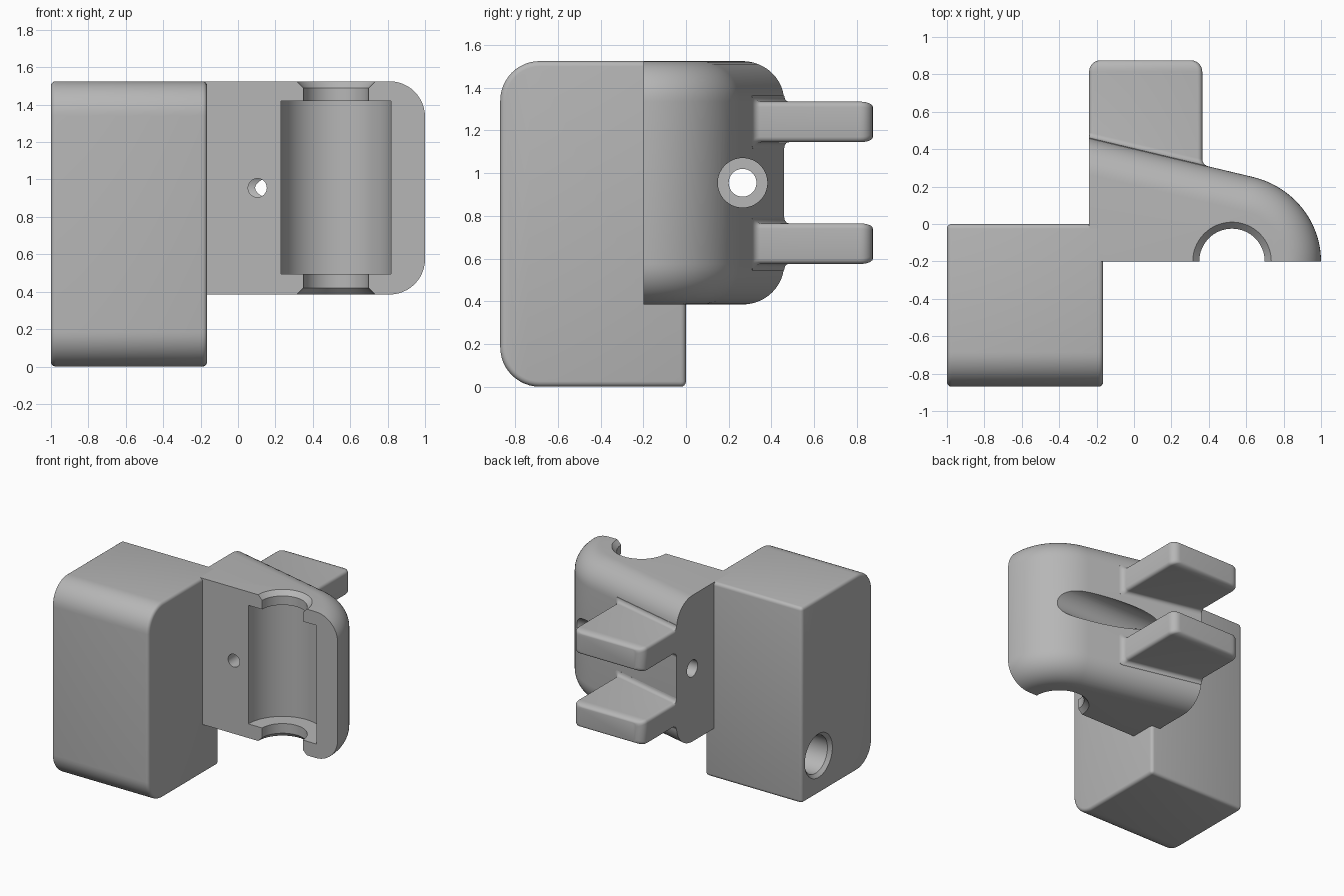
import bpy, bmesh
from math import sin, cos, pi, radians
from mathutils import Vector

if "Cube" in bpy.data.objects:
    bpy.data.objects.remove(bpy.data.objects["Cube"])

grey = bpy.data.materials.new("plain grey")
grey.use_nodes = True
grey.diffuse_color = (0.47, 0.47, 0.47, 1)
grey.node_tree.nodes["Principled BSDF"].inputs["Base Color"].default_value = (0.47, 0.47, 0.47, 1)


def finish(bm, name):
    bmesh.ops.recalc_face_normals(bm, faces=bm.faces)
    mesh = bpy.data.meshes.new(name)
    bm.to_mesh(mesh)
    bm.free()
    mesh.materials.append(grey)
    obj = bpy.data.objects.new(name, mesh)
    bpy.context.collection.objects.link(obj)
    return obj


def loft(rings, name):
    """Skin a stack of equal-length point rings and cap both ends."""
    bm = bmesh.new()
    rows = [[bm.verts.new(p) for p in ring] for ring in rings]
    n = len(rows[0])
    for a, b in zip(rows, rows[1:]):
        for i in range(n):
            j = (i + 1) % n
            bm.faces.new((a[i], a[j], b[j], b[i]))
    bm.faces.new(rows[0][::-1])
    bm.faces.new(rows[-1])
    return finish(bm, name)


def turned(name, centre, axis, profile, n=64):
    """Solid of revolution from (radius, position along axis) pairs."""
    rings = []
    for r, t in profile:
        ring = []
        for k in range(n):
            a = 2 * pi * k / n
            p = Vector(centre)
            p[axis] = t
            p[(axis + 1) % 3] += r * cos(a)
            p[(axis + 2) % 3] += r * sin(a)
            ring.append(p)
        rings.append(ring)
    obj = loft(rings, name)
    obj.hide_render = True
    return obj


def apply(obj, mod):
    bpy.ops.object.select_all(action='DESELECT')
    obj.select_set(True)
    bpy.context.view_layer.objects.active = obj
    bpy.ops.object.modifier_apply(modifier=mod.name)


def cut(obj, cutter):
    mod = obj.modifiers.new("cut", 'BOOLEAN')
    mod.operation = 'DIFFERENCE'
    mod.solver = 'EXACT'
    mod.object = cutter
    apply(obj, mod)
    bpy.data.objects.remove(cutter)


def smooth(obj):
    bpy.ops.object.select_all(action='DESELECT')
    obj.select_set(True)
    bpy.context.view_layer.objects.active = obj
    bpy.ops.object.shade_smooth_by_angle(angle=radians(30))


# Block: large rounds on the two front horizontal edges, small ones elsewhere
LOW, HIGH = Vector((-1, -0.87, 0)), Vector((-0.165, 0, 1.525))
bm = bmesh.new()
bmesh.ops.create_cube(bm, size=1)
for v in bm.verts:
    v.co = [LOW[i] if v.co[i] < 0 else HIGH[i] for i in range(3)]
front = [e for e in bm.edges if all(v.co.y < -0.5 for v in e.verts)
         and abs(e.verts[0].co.x - e.verts[1].co.x) > 0.1]
bmesh.ops.bevel(bm, geom=front, offset=0.185, offset_type='OFFSET',
                segments=12, profile=0.5, affect='EDGES')
block = finish(bm, "block")
edge = block.modifiers.new("edge", 'BEVEL')
edge.width = 0.025
edge.segments = 4
edge.limit_method = 'ANGLE'
edge.angle_limit = radians(30)
apply(block, edge)

# Chamfered socket in the outer side of the block
cut(block, turned("socket_cutter", (0, -0.205, 0.3), 0,
                  [(0.19, -1.02), (0.145, -0.975), (0.145, -0.35)]))
smooth(block)

# Bracket: sloping back that runs into a round end, filleted top and bottom
LEFT, FRONT, BOTTOM, TOP, ROUND = -0.24, -0.2, 0.385, 1.525, 0.19


def bracket_ring(inset, z):
    ring = [(LEFT, FRONT, z)]
    for k in range(25):
        a = radians(76.2) * k / 24
        ring.append((0.52 + (0.48 - inset) * cos(a), FRONT + (0.465 - inset) * sin(a), z))
    ring.append((LEFT, 0.46 - 1.03 * inset, z))
    return ring


steps = [pi / 2 * k / 12 for k in range(13)]
fillet = [(ROUND * (1 - sin(a)), ROUND * (1 - cos(a))) for a in steps]
rings = [bracket_ring(i, BOTTOM + h) for i, h in fillet]
rings += [bracket_ring(i, TOP - h) for i, h in reversed(fillet)]
bracket = loft(rings, "bracket")

# Open bearing seat in the front, with narrow chamfered mouths
cut(bracket, turned("seat_cutter", (0.524, FRONT, 0), 2,
                    [(0.245, 0.35), (0.175, 0.42), (0.175, 0.495), (0.295, 0.495),
                     (0.295, 1.42), (0.175, 1.42), (0.175, 1.49), (0.245, 1.56)]))
# Counterbored cross hole and small front hole
cut(bracket, turned("cross_hole_cutter", (0, 0.265, 0.955), 0,
                    [(0.065, -0.3), (0.065, 0), (0.116, 0), (0.116, 1.1)]))
cut(bracket, turned("front_hole_cutter", (0.104, 0, 0.955), 1,
                    [(0.05, -0.3), (0.05, 0.265)], 32))
smooth(bracket)


# Prongs: rounded bars with a flared root on the sloping back
def prong_ring(zc, grow_x, grow_z, y_at):
    ring = []
    hx, hz, r = 0.3025 + grow_x, 0.095 + grow_z, 0.025
    for q, (sx, sz) in enumerate([(1, 1), (-1, 1), (-1, -1), (1, -1)]):
        for k in range(5):
            a = pi / 2 * (q + k / 4)
            x = max(LEFT, 0.0625 + sx * (hx - r) + r * cos(a))
            ring.append((x, y_at(x), zc + sz * (hz - r) + r * sin(a)))
    return ring


def back_plus(d):
    return lambda x: 0.46 - 0.238 * (x - LEFT) + d


def prong(name, zc):
    flare, tip = 0.03, 0.06
    rings = [prong_ring(zc, flare, flare, back_plus(-0.03))]
    for k in range(6):
        a = pi / 2 * k / 5
        g = flare * (1 - sin(a))
        rings.append(prong_ring(zc, g, g, back_plus(flare * (1 - cos(a)))))
    for k in range(7):
        a = pi / 2 * k / 6
        y = 0.875 - tip * (1 - sin(a))
        s = 1 - cos(a)
        ring = prong_ring(zc, -tip * s, -0.024 * s, lambda x: y)
        rings.append(ring)
    smooth(loft(rings, name))


prong("lower_prong", 0.67)
prong("upper_prong", 1.24)
